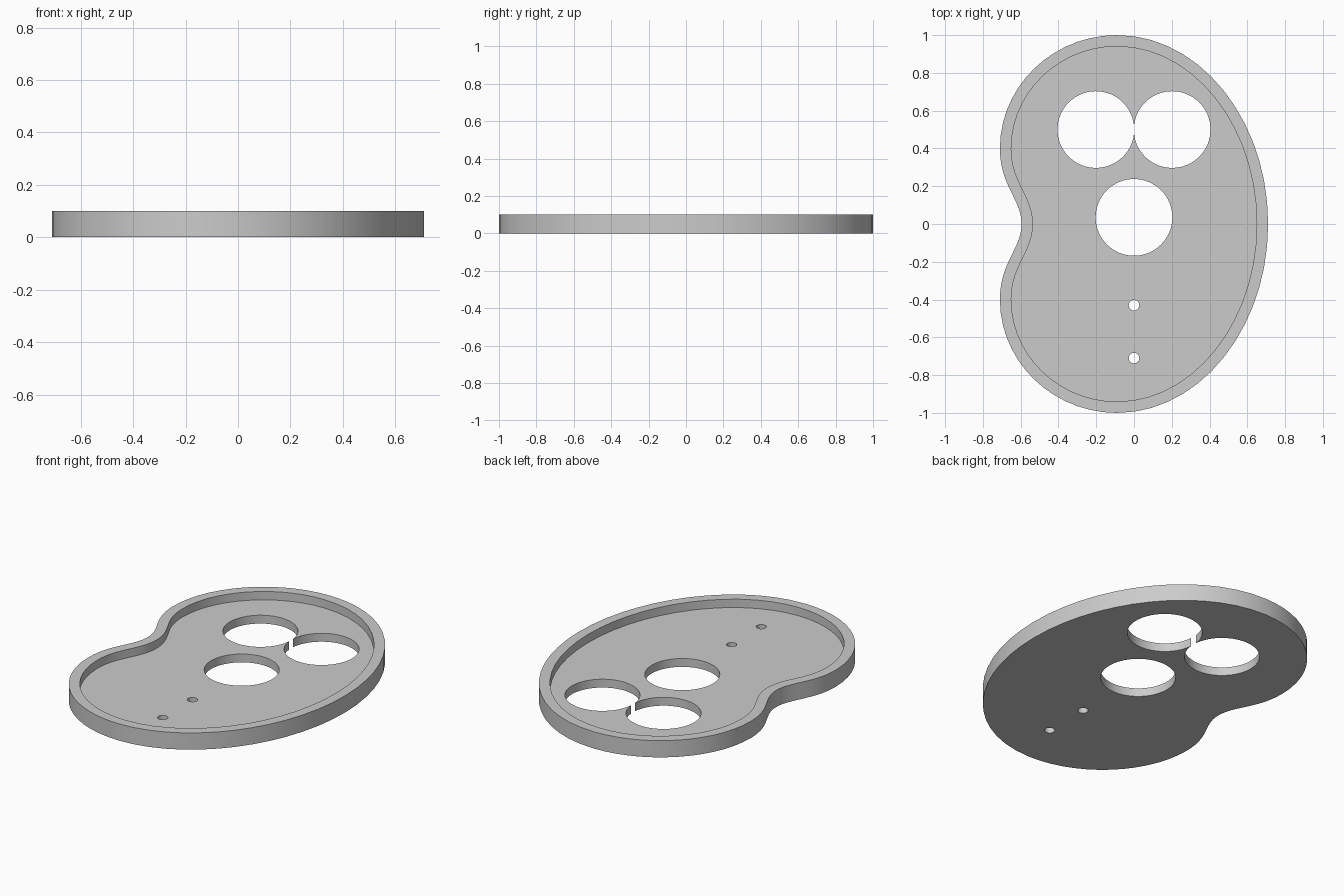
import bpy
import bmesh
from mathutils import Vector, geometry

cube = bpy.data.objects.get("Cube")
if cube:
    bpy.data.objects.remove(cube)

HEIGHT, FLOOR, RIM = 0.1, 0.05, 0.06
STEPS = 14

grey = bpy.data.materials.new("light grey")
grey.use_nodes = True
grey.diffuse_color = (0.6, 0.6, 0.6, 1)
grey.node_tree.nodes["Principled BSDF"].inputs["Base Color"].default_value = (0.6, 0.6, 0.6, 1)

# Half outline: right side, top, left bulge, waist (point, handle, handle, point)
half_curves = [
    ((0.71, 0), (0.71, 0.55), (0.35, 1), (-0.09, 1)),
    ((-0.09, 1), (-0.43, 1), (-0.71, 0.73), (-0.71, 0.4)),
    ((-0.71, 0.4), (-0.71, 0.2), (-0.595, 0.13), (-0.595, 0)),
]
half = []
for curve in half_curves:
    points = geometry.interpolate_bezier(*[Vector((x, y, 0)) for x, y in curve], STEPS + 1)
    half += points[:-1]
half.append(Vector((-0.595, 0, 0)))
outline = half + [Vector((p.x, -p.y, 0)) for p in reversed(half[1:-1])]


def inset(points, distance):
    """Move each outline point inward along its normal."""
    result = []
    for i, p in enumerate(points):
        tangent = (points[(i + 1) % len(points)] - points[i - 1]).normalized()
        result.append(p + Vector((-tangent.y, tangent.x, 0)) * distance)
    return result


# Tray: bottom, outer wall, rim, inner wall and recessed floor
bm = bmesh.new()
inner = inset(outline, RIM)
rings = []
for points, z in ((outline, 0), (outline, HEIGHT), (inner, HEIGHT), (inner, FLOOR)):
    rings.append([bm.verts.new((p.x, p.y, z)) for p in points])
for lower, upper in zip(rings, rings[1:]):
    for i in range(len(lower)):
        j = (i + 1) % len(lower)
        bm.faces.new((lower[i], lower[j], upper[j], upper[i]))
bm.faces.new(reversed(rings[0]))
bm.faces.new(rings[-1])
bmesh.ops.recalc_face_normals(bm, faces=bm.faces[:])
mesh = bpy.data.meshes.new("tray")
bm.to_mesh(mesh)
bm.free()
mesh.materials.append(grey)
tray = bpy.data.objects.new("tray", mesh)
bpy.context.collection.objects.link(tray)
bpy.context.view_layer.objects.active = tray
tray.select_set(True)


def drill(x, y, radius, sides):
    """Cut a round hole through the floor."""
    bpy.ops.mesh.primitive_cylinder_add(vertices=sides, radius=radius, depth=1, location=(x, y, 0))
    cutter = bpy.context.object
    cutter.name = "hole_cutter"
    cutter.hide_render = True
    cutter.data.materials.append(grey)
    bpy.context.view_layer.objects.active = tray
    mod = tray.modifiers.new("hole", "BOOLEAN")
    mod.operation = "DIFFERENCE"
    mod.solver = "EXACT"
    mod.object = cutter
    bpy.ops.object.modifier_apply(modifier=mod.name)
    bpy.data.objects.remove(cutter)


# Three large openings and two screw holes
for x, y in ((-0.202, 0.5), (0.202, 0.5), (0, 0.035)):
    drill(x, y, 0.203, 64)
for y in (-0.43, -0.71):
    drill(0, y, 0.028, 24)

bpy.ops.object.select_all(action="DESELECT")
tray.select_set(True)
bpy.context.view_layer.objects.active = tray
bpy.ops.object.shade_smooth_by_angle(angle=0.5)
